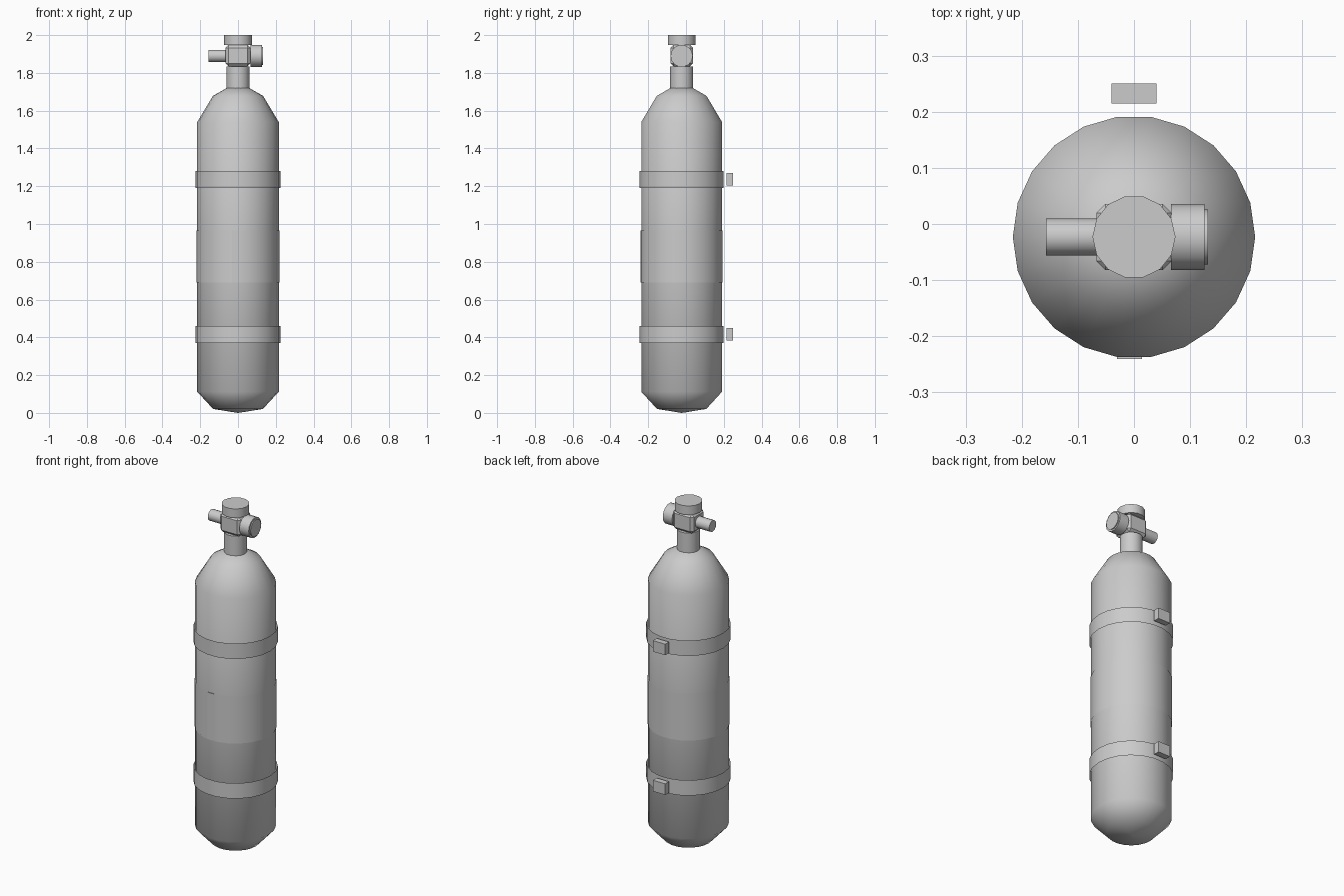
import bpy, bmesh, math
from mathutils import Matrix, Vector

if "Cube" in bpy.data.objects:
    bpy.data.objects.remove(bpy.data.objects["Cube"])

CY = -0.023          # depth of the tank axis
VALVE_Z = 1.89       # height of the valve cross axis


def finish(name, bm, angle=None):
    bmesh.ops.recalc_face_normals(bm, faces=bm.faces)
    mesh = bpy.data.meshes.new(name)
    bm.to_mesh(mesh)
    bm.free()
    ob = bpy.data.objects.new(name, mesh)
    bpy.context.collection.objects.link(ob)
    if angle:
        bpy.ops.object.select_all(action='DESELECT')
        bpy.context.view_layer.objects.active = ob
        ob.select_set(True)
        bpy.ops.object.shade_smooth_by_angle(angle=math.radians(angle))
    return ob


def lathe(name, profile, sides, axis='Z', z=0.0, caps=True, angle=45):
    """Spin (radius, height) points round the tank axis, or the valve's x axis."""
    bm = bmesh.new()
    rings = []
    for r, h in profile:
        ring = []
        for i in range(sides):
            a = 2 * math.pi * i / sides
            p = Vector((r * math.cos(a), r * math.sin(a), h))
            if axis == 'X':
                p = Vector((p.z, p.x, p.y))
            ring.append(bm.verts.new(p + Vector((0, CY, z))))
        rings.append(ring)
    for a, b in zip(rings, rings[1:]):
        for i in range(sides):
            j = (i + 1) % sides
            bm.faces.new((a[i], a[j], b[j], b[i]))
    if caps:
        bm.faces.new(rings[0])
        bm.faces.new(rings[-1])
    bmesh.ops.remove_doubles(bm, verts=bm.verts, dist=1e-5)
    return finish(name, bm, angle)


def box(name, centre, size, bevel=0.0):
    bm = bmesh.new()
    bmesh.ops.create_cube(bm, size=1, matrix=Matrix.Translation(centre)
                          @ Matrix.Diagonal((*size, 1)))
    if bevel:
        bmesh.ops.bevel(bm, geom=bm.edges[:], offset=bevel, segments=1, affect='EDGES')
    return finish(name, bm)


# Tank body
lathe("tank_body", [(0.001, 0.0), (0.132, 0.021), (0.216, 0.112), (0.216, 1.54),
                    (0.133, 1.678), (0.06, 1.72)], 22)

# Plain wrap round the middle, with its narrow front strip
lathe("body_wrap", [(0.2185, 0.69), (0.2185, 0.965)], 22, caps=False)
box("wrap_strip", (-0.008, CY - 0.2155, 0.828), (0.045, 0.004, 0.275))

# Straps (open sleeves) and their rear mounting blocks
for label, z in (("lower", 0.415), ("upper", 1.235)):
    lathe(label + "_strap", [(0.225, z - 0.045), (0.225, z + 0.045)], 22, caps=False)
    box(label + "_strap_block", (0, 0.2325, z + 0.002), (0.08, 0.035, 0.065))

# Valve: neck, block and top cap
lathe("valve_neck", [(0.062, 1.715), (0.062, 1.835)], 14)
box("valve_block", (0, CY, VALVE_Z + 0.002), (0.134, 0.118, 0.114), 0.016)
lathe("valve_cap", [(0.074, 1.948), (0.074, 2.0)], 14)

# Valve side fittings
lathe("outlet_stem", [(0.033, -0.157), (0.033, -0.06)], 14, 'X', VALVE_Z)
lathe("hand_wheel", [(0.059, 0.066), (0.059, 0.126), (0.049, 0.126), (0.049, 0.132)],
      14, 'X', VALVE_Z)
